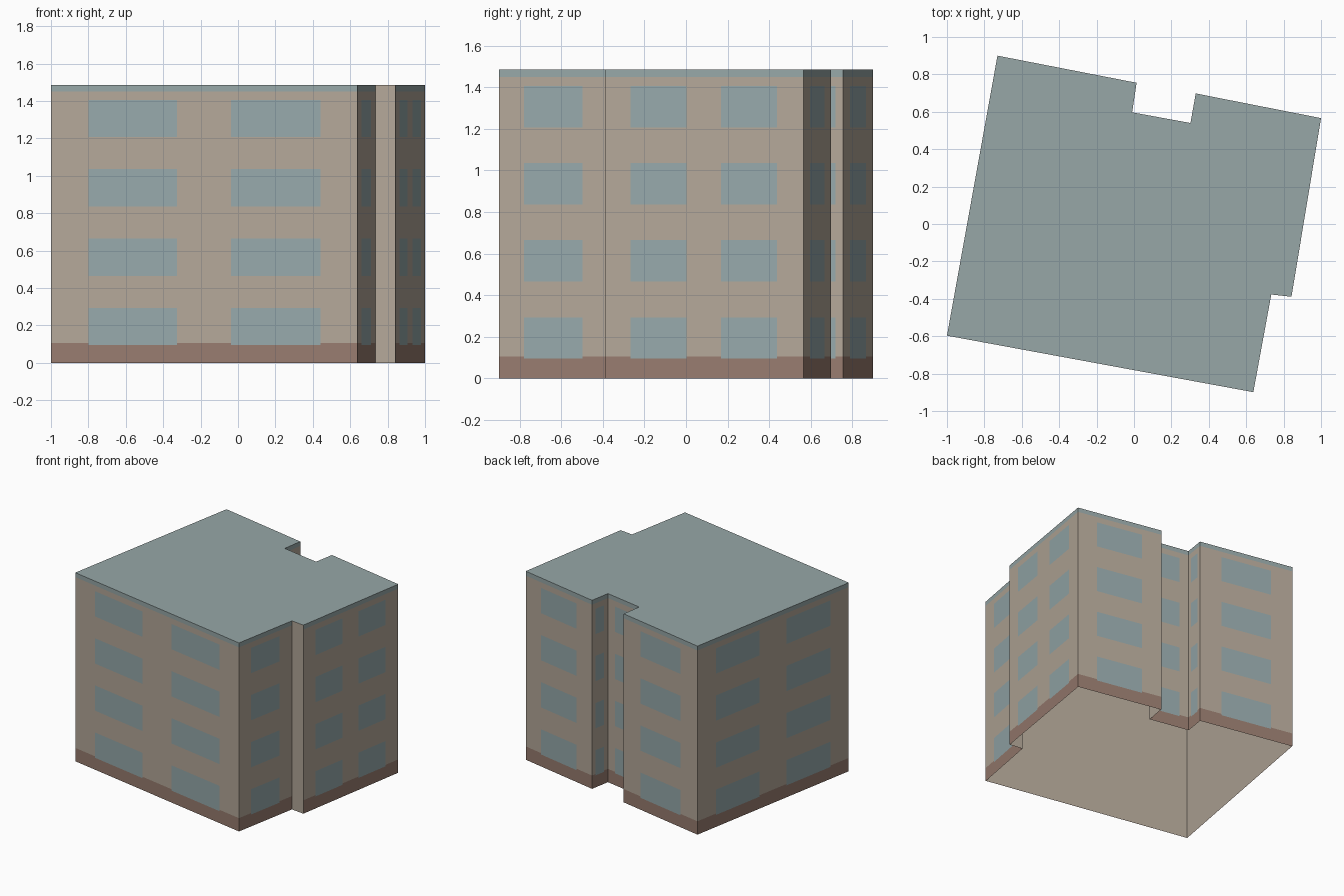
import bpy
import bmesh
from mathutils import Vector

cube = bpy.data.objects.get("Cube")
if cube:
    bpy.data.objects.remove(cube, do_unlink=True)


def make_material(name, srgb):
    linear = [((c / 255 + 0.055) / 1.055) ** 2.4 for c in srgb] + [1.0]
    mat = bpy.data.materials.new(name)
    mat.use_nodes = True
    mat.diffuse_color = linear
    bsdf = mat.node_tree.nodes["Principled BSDF"]
    bsdf.inputs["Base Color"].default_value = linear
    bsdf.inputs["Roughness"].default_value = 0.9
    return mat


WALL, GLASS, PLINTH, ROOF = range(4)
materials = [
    make_material("beige wall", (180, 168, 153)),
    make_material("blue grey glass", (150, 169, 171)),
    make_material("brown plinth", (152, 124, 111)),
    make_material("grey roof", (151, 167, 167)),
]

HEIGHT, PLINTH_TOP, BAND_BOTTOM = 1.485, 0.105, 1.45
LINING_GAP = 0.003
ROWS = [(0.094 + 0.371 * i, 0.293 + 0.371 * i) for i in range(4)]

# Footprint corners, counter-clockwise, each with the window spans
# (as fractions of length) of the wall that starts there; None is a bare wall
PAIR = [(0.122, 0.411), (0.588, 0.88)]
SINGLE = [(0.23, 0.767)]
FOOTPRINT = [
    ((-1.0, -0.597), PAIR),
    ((0.638, -0.899), SINGLE),
    ((0.734, -0.377), None),
    ((0.842, -0.389), [(0.128, 0.41), (0.583, 0.865)]),
    ((1.0, 0.566), SINGLE),
    ((0.33, 0.698), SINGLE),
    ((0.302, 0.54), SINGLE),
    ((-0.01, 0.597), SINGLE),
    ((0.014, 0.755), SINGLE),
    ((-0.73, 0.9), PAIR),
]
corners = [Vector((x, y, 0)) for (x, y), _ in FOOTPRINT]
count = len(corners)
rise = Vector((0, 0, HEIGHT))


def finish(bm, name):
    mesh = bpy.data.meshes.new(name)
    bm.to_mesh(mesh)
    bm.free()
    for mat in materials:
        mesh.materials.append(mat)
    bpy.context.collection.objects.link(bpy.data.objects.new(name, mesh))


def inside(value, spans):
    return any(a < value < b for a, b in spans)


def cell_colour(u, z, spans):
    if spans is None:
        return WALL
    if inside(u, spans) and inside(z, ROWS):
        return GLASS
    if z < PLINTH_TOP:
        return PLINTH
    return ROOF if z > BAND_BOTTOM else WALL


def add_wall(bm, start, end, spans):
    """Cut a wall along its window edges and colour each cell."""
    us = sorted([0, 1] + [u for span in spans or [] for u in span])
    zs = sorted([0, PLINTH_TOP, BAND_BOTTOM, HEIGHT] + [z for row in ROWS for z in row])
    grid = [[bm.verts.new(start.lerp(end, u) + Vector((0, 0, z))) for u in us] for z in zs]
    for j in range(len(zs) - 1):
        for i in range(len(us) - 1):
            face = bm.faces.new((grid[j][i], grid[j][i + 1],
                                 grid[j + 1][i + 1], grid[j + 1][i]))
            face.material_index = cell_colour((us[i] + us[i + 1]) / 2,
                                              (zs[j] + zs[j + 1]) / 2, spans)


# Outer walls with windows, plinth and roof band
bm = bmesh.new()
for i, (_, spans) in enumerate(FOOTPRINT):
    add_wall(bm, corners[i], corners[(i + 1) % count], spans)
bmesh.ops.remove_doubles(bm, verts=bm.verts, dist=0.0001)
finish(bm, "outer_walls")

# Plain inner lining of the hollow shell, seen through the open bottom
inward = [rise.cross(corners[(i + 1) % count] - corners[i]).normalized() for i in range(count)]
inner = []
for i, corner in enumerate(corners):
    a, b = inward[i - 1], inward[i]
    inner.append(corner + (a + b) * (LINING_GAP / (1 + a.dot(b))))
bm = bmesh.new()
low = [bm.verts.new(p) for p in inner]
high = [bm.verts.new(p + rise) for p in inner]
for i in range(count):
    j = (i + 1) % count
    bm.faces.new((low[j], low[i], high[i], high[j])).material_index = WALL
finish(bm, "inner_lining")

# Flat roof
bm = bmesh.new()
bm.faces.new([bm.verts.new(c + rise) for c in corners]).material_index = ROOF
bmesh.ops.triangulate(bm, faces=bm.faces[:])
finish(bm, "flat_roof")
